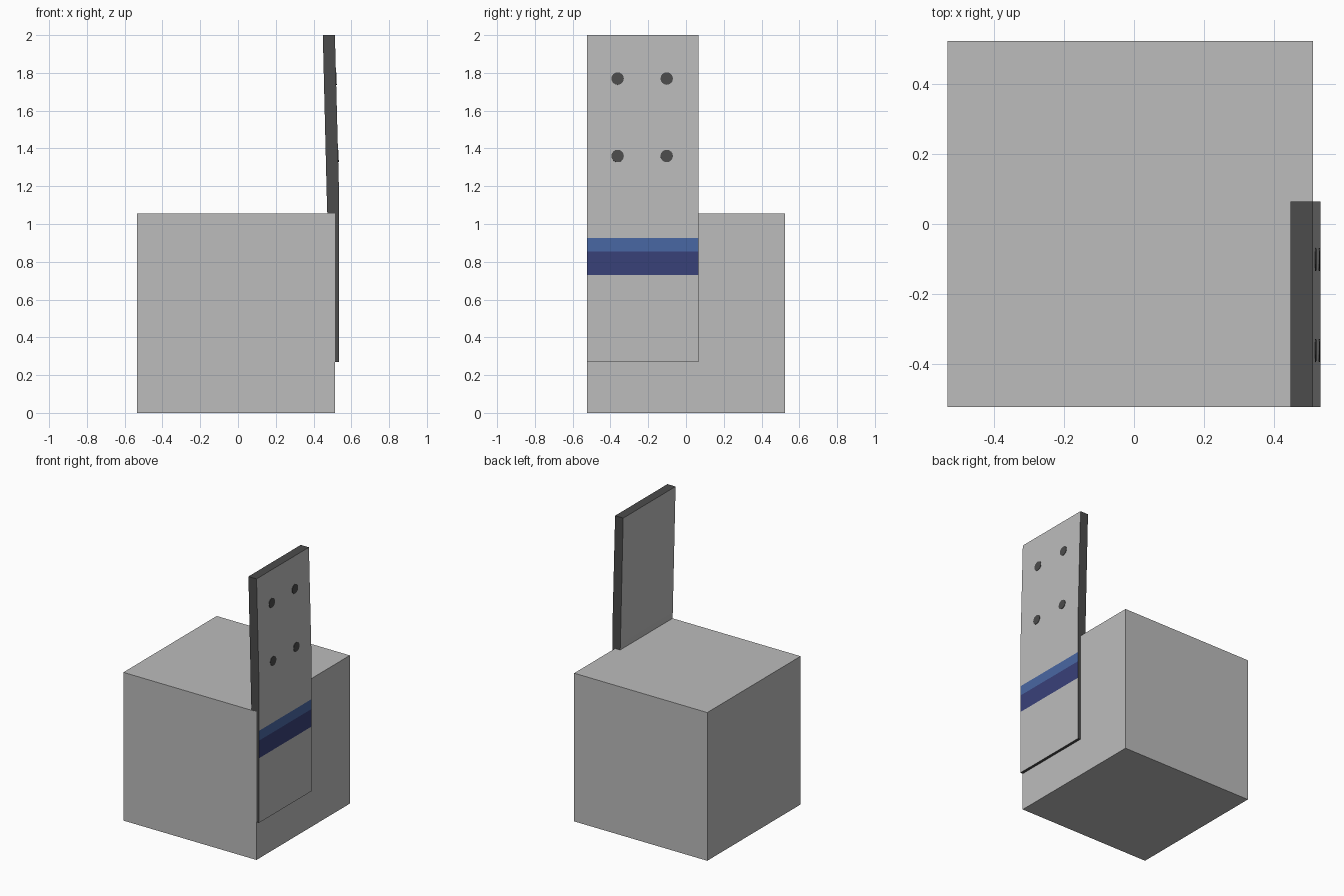
import bpy, bmesh, math

if "Cube" in bpy.data.objects:
    bpy.data.objects.remove(bpy.data.objects["Cube"])


def mat(name, rgb):
    m = bpy.data.materials.new(name)
    lin = [((c / 255 + 0.055) / 1.055) ** 2.4 for c in rgb]
    m.diffuse_color = (*lin, 1)
    m.use_nodes = True
    m.node_tree.nodes["Principled BSDF"].inputs["Base Color"].default_value = m.diffuse_color
    return m


GREY = mat("light grey", (188, 188, 188))
DARK = mat("dark grey", (76, 76, 76))
BLUE = mat("mid blue", (73, 103, 163))
NAVY = mat("navy blue", (57, 65, 121))


def add(name, bm, mats):
    bmesh.ops.recalc_face_normals(bm, faces=bm.faces)
    me = bpy.data.meshes.new(name)
    bm.to_mesh(me)
    bm.free()
    for m in mats:
        me.materials.append(m)
    ob = bpy.data.objects.new(name, me)
    bpy.context.collection.objects.link(ob)
    return ob


# block
bm = bmesh.new()
bmesh.ops.create_cube(bm, size=1)
for v in bm.verts:
    v.co.x = -0.535 if v.co.x < 0 else 0.513
    v.co.y *= 1.05
    v.co.z = (v.co.z + 0.5) * 1.055
add("block", bm, [GREY])

# tall panel: x-z profile, outer side going up, inner side going down
Y0, Y1, BEND, TOP = -0.524, 0.065, 1.2, 2.0
X_OUT, X_TOP = 0.534, 0.513
profile = [(X_OUT, 0.27), (X_OUT, 0.73), (X_OUT, 0.855), (X_OUT, 0.925),
           (X_OUT, BEND), (X_TOP, TOP), (0.449, TOP), (0.471, 1.1),
           (0.475, 1.0), (0.514, 0.48), (0.514, 0.27)]
bm = bmesh.new()
front = bm.faces.new([bm.verts.new((x, Y0, z)) for x, z in profile])
ext = bmesh.ops.extrude_face_region(bm, geom=[front], use_keep_orig=True)
for v in ext["geom"]:
    if isinstance(v, bmesh.types.BMVert):
        v.co.y = Y1
bmesh.ops.recalc_face_normals(bm, faces=bm.faces)
# broad faces grey, edges dark, painted bands on the outer face
for f in bm.faces:
    z = f.calc_center_median().z
    if abs(f.normal.x) < 0.5:
        f.material_index = 1
    elif f.normal.x > 0 and 0.73 < z < 0.855:
        f.material_index = 3
    elif f.normal.x > 0 and 0.855 < z < 0.925:
        f.material_index = 2
add("panel", bm, [GREY, DARK, BLUE, NAVY])

# four screw discs lying on the tilted outer face
slope = (X_OUT - X_TOP) / (TOP - BEND)
for z in (1.36, 1.77):
    for y in (-0.362, -0.102):
        bm = bmesh.new()
        bmesh.ops.create_cone(bm, cap_ends=True, segments=16, radius1=0.033,
                              radius2=0.033, depth=0.006)
        ob = add("screw_disc", bm, [DARK])
        ob.location = (X_OUT - slope * (z - BEND), y, z)
        ob.rotation_euler.y = math.pi / 2 - math.atan(slope)
